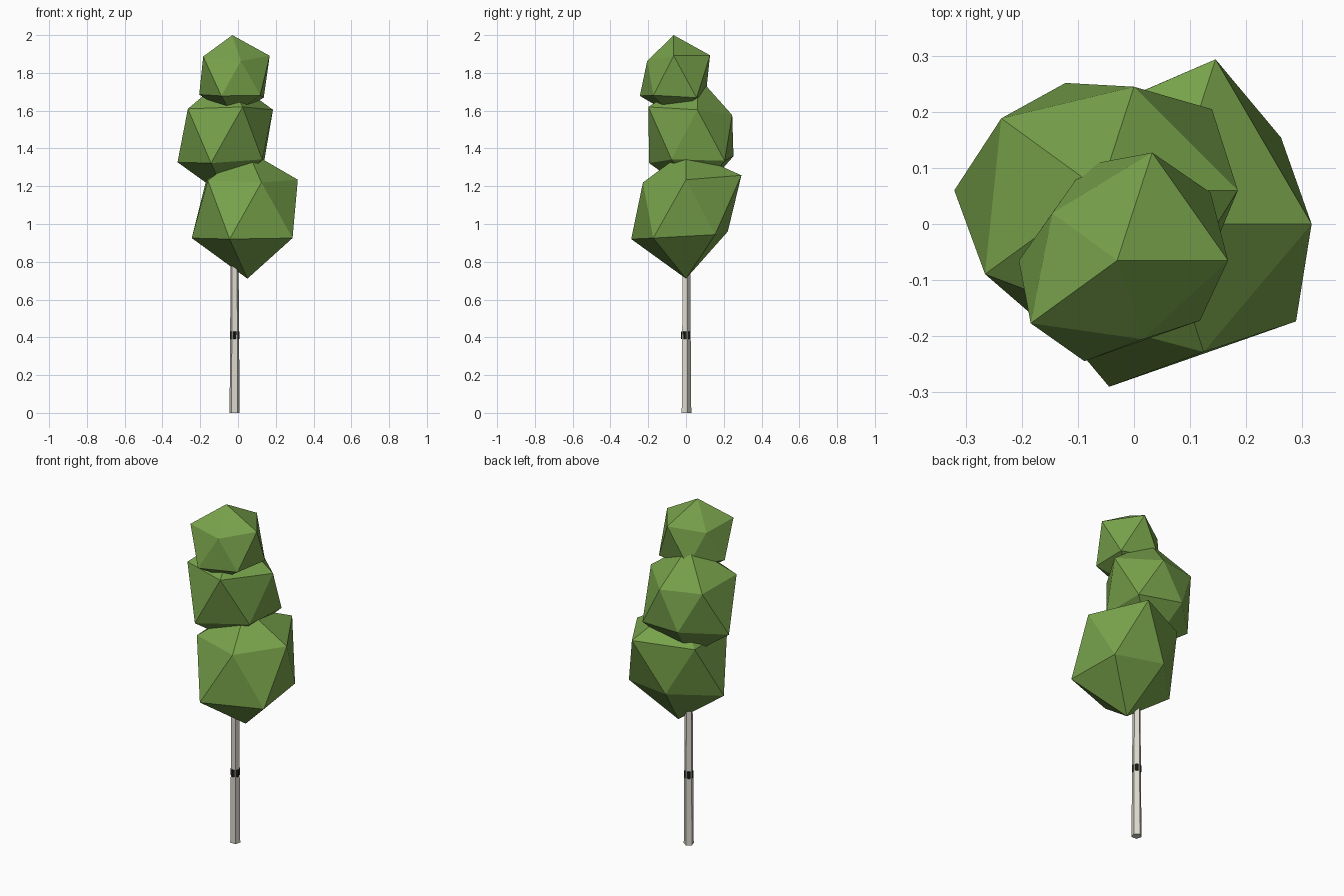
import bpy, bmesh, math
from mathutils import Vector

if "Cube" in bpy.data.objects:
    bpy.data.objects.remove(bpy.data.objects["Cube"])


def material(name, rgb):
    m = bpy.data.materials.new(name)
    m.diffuse_color = (*rgb, 1)
    m.use_nodes = True
    m.node_tree.nodes["Principled BSDF"].inputs["Base Color"].default_value = m.diffuse_color
    return m


leaf_green = material("leaf green", (0.185, 0.36, 0.07))
pale_bark = material("pale bark", (0.72, 0.69, 0.61))
dark_bark = material("dark bark", (0.02, 0.018, 0.016))


def finish(bm, name, mat):
    bmesh.ops.recalc_face_normals(bm, faces=bm.faces)
    mesh = bpy.data.meshes.new(name)
    bm.to_mesh(mesh)
    bm.free()
    mesh.materials.append(mat)
    ob = bpy.data.objects.new(name, mesh)
    bpy.context.collection.objects.link(ob)
    return ob


def ring_order(v):
    # bottom to top, then clockwise from the front right
    angle = math.degrees(math.atan2(v.co.y, v.co.x))
    return (round(v.co.z, 2), (-angle - 30) % 360)


def leaf_clump(name, centre, radii):
    """Icosahedron with one radius per corner: bottom, lower ring, upper ring, top."""
    bm = bmesh.new()
    bmesh.ops.create_icosphere(bm, subdivisions=1, radius=1)
    for v, r in zip(sorted(bm.verts, key=ring_order), radii):
        v.co = Vector(centre) + Vector((v.co.x, v.co.y, v.co.z * 1.1)) * r
    return finish(bm, name, leaf_green)


def five_sided_post(name, mat, x, z0, z1, r0, r1, turn):
    """Tapered five-sided column with its first corner at angle turn (degrees)."""
    bm = bmesh.new()
    rings = []
    for z, r in ((z0, r0), (z1, r1)):
        angles = [math.radians(turn + 72 * i) for i in range(5)]
        rings.append([bm.verts.new((x + r * math.cos(a), r * math.sin(a), z)) for a in angles])
    low, high = rings
    for i in range(5):
        j = (i + 1) % 5
        bm.faces.new((low[i], low[j], high[j], high[i]))
    bm.faces.new(low[::-1])
    bm.faces.new(high)
    return finish(bm, name, mat)


# Trunk, and a turned dark band whose corners poke through as bark marks
five_sided_post("trunk", pale_bark, -0.018, 0, 1.2, 0.028, 0.019, 90)
five_sided_post("bark_marks", dark_bark, -0.018, 0.39, 0.43, 0.0265, 0.0265, 54)

# Three stacked leaf clumps
leaf_clump("lower_leaves", (0.05, 0, 1.088),
           (0.343, 0.33, 0.341, 0.33, 0.26, 0.293, 0.268, 0.29, 0.30, 0.345, 0.298, 0.274))
leaf_clump("middle_leaves", (-0.06, 0.06, 1.47),
           (0.30, 0.26, 0.30, 0.291, 0.225, 0.275, 0.305, 0.284, 0.244, 0.217, 0.274, 0.285))
leaf_clump("top_leaves", (-0.03, -0.065, 1.782),
           (0.19, 0.204, 0.211, 0.196, 0.20, 0.23, 0.165, 0.213, 0.16, 0.226, 0.221, 0.198))
